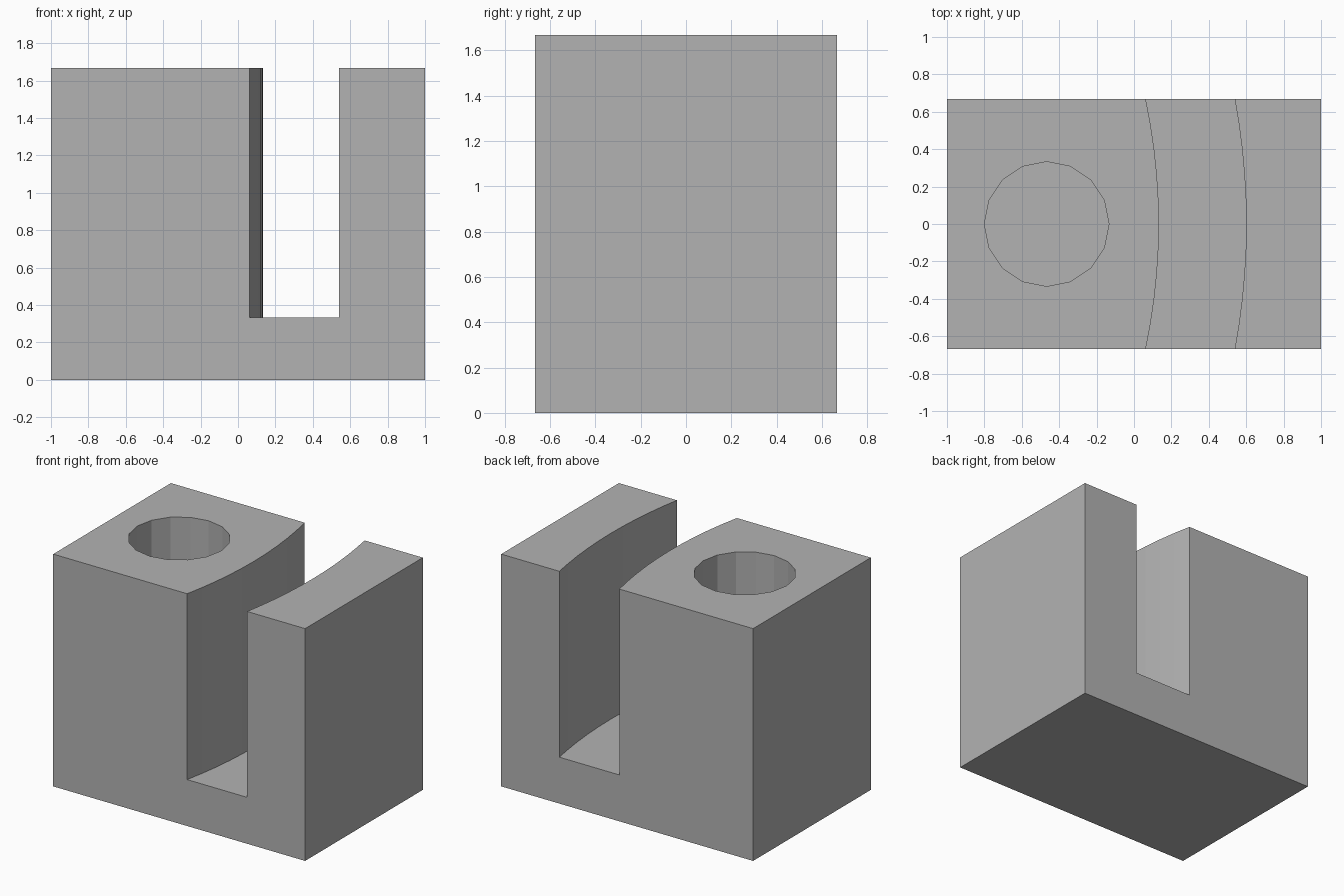
import bpy, bmesh
from math import cos, sin, pi, asin

cube = bpy.data.objects.get("Cube")
if cube:
    bpy.data.objects.remove(cube, do_unlink=True)

HALF_DEPTH, HEIGHT, FLOOR = 0.667, 1.667, 0.333

grey = bpy.data.materials.new("plain grey")
grey.use_nodes = True
colour = (0.45, 0.45, 0.45, 1)
grey.diffuse_color = colour
grey.node_tree.nodes["Principled BSDF"].inputs["Base Color"].default_value = colour


def prism(name, outline, z0, z1):
    """Extrude a counter-clockwise outline from z0 up to z1."""
    bm = bmesh.new()
    face = bm.faces.new([bm.verts.new((x, y, z0)) for x, y in outline])
    top = bmesh.ops.extrude_face_region(bm, geom=[face])["geom"]
    verts = [v for v in top if isinstance(v, bmesh.types.BMVert)]
    bmesh.ops.translate(bm, verts=verts, vec=(0, 0, z1 - z0))
    bmesh.ops.recalc_face_normals(bm, faces=bm.faces)
    mesh = bpy.data.meshes.new(name)
    bm.to_mesh(mesh)
    bm.free()
    mesh.materials.append(grey)
    obj = bpy.data.objects.new(name, mesh)
    bpy.context.collection.objects.link(obj)
    return obj


def arc(radius, reach, centre_x=-3.067, steps=12):
    """Shallow arc running from y = -reach to y = reach."""
    a = asin(reach / radius)
    angles = [a * (2 * i / steps - 1) for i in range(steps + 1)]
    return [(centre_x + radius * cos(t), radius * sin(t)) for t in angles]


# Solid block
block = prism("block", [(-1, -HALF_DEPTH), (1, -HALF_DEPTH),
                        (1, HALF_DEPTH), (-1, HALF_DEPTH)], 0, HEIGHT)

# Curved slot across the block, and a blind round hole
slot = prism("slot_cutter", arc(3.667, 0.8) + arc(3.2, 0.8)[::-1], FLOOR, 2)
hole = prism("hole_cutter", [(-0.467 + 0.333 * cos(i * pi / 8), 0.333 * sin(i * pi / 8))
                             for i in range(16)], FLOOR, 2)

# Cut both out and drop the cutters
bpy.context.view_layer.objects.active = block
for cutter in (slot, hole):
    mod = block.modifiers.new(cutter.name, "BOOLEAN")
    mod.operation, mod.solver, mod.object = "DIFFERENCE", "EXACT", cutter
    bpy.ops.object.modifier_apply(modifier=mod.name)
    bpy.data.objects.remove(cutter, do_unlink=True)
